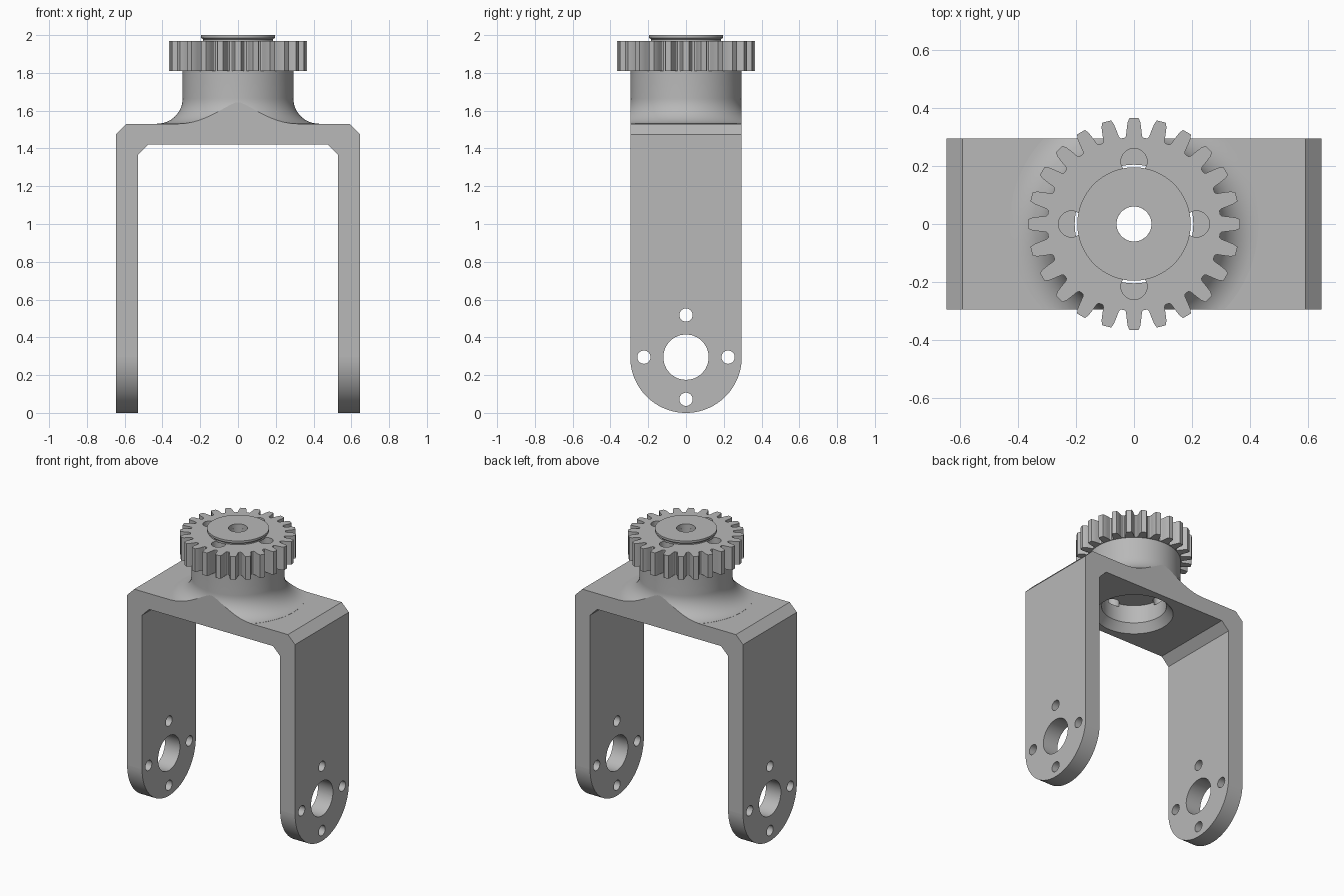
import bpy, bmesh
from math import pi, sin, cos, sqrt, radians
from mathutils import Vector, Matrix

cube = bpy.data.objects.get("Cube")
if cube:
    bpy.data.objects.remove(cube)

metal = bpy.data.materials.new("grey_metal")
metal.use_nodes = True
GREY = (0.48, 0.48, 0.48, 1)
metal.diffuse_color = GREY
metal.node_tree.nodes["Principled BSDF"].inputs["Base Color"].default_value = GREY


def finish(bm, name):
    bmesh.ops.remove_doubles(bm, verts=bm.verts, dist=1e-5)
    bmesh.ops.recalc_face_normals(bm, faces=bm.faces)
    mesh = bpy.data.meshes.new(name)
    bm.to_mesh(mesh)
    bm.free()
    mesh.materials.append(metal)
    obj = bpy.data.objects.new(name, mesh)
    bpy.context.collection.objects.link(obj)
    return obj


def extrude(name, points, vector):
    """Closed outline of 3D points pushed along a vector."""
    bm = bmesh.new()
    face = bm.faces.new([bm.verts.new(p) for p in points])
    moved = bmesh.ops.extrude_face_region(bm, geom=[face], use_keep_orig=True)["geom"]
    verts = [v for v in moved if isinstance(v, bmesh.types.BMVert)]
    bmesh.ops.translate(bm, verts=verts, vec=vector)
    return finish(bm, name)


def lathe(name, profile, steps=96):
    """Closed (radius, height) outline turned around z."""
    bm = bmesh.new()
    verts = [bm.verts.new((r, 0, z)) for r, z in profile]
    edges = [bm.edges.new((a, b)) for a, b in zip(verts, verts[1:] + verts[:1])
             if a.co.x > 0 or b.co.x > 0]
    bmesh.ops.spin(bm, geom=verts + edges, cent=(0, 0, 0), axis=(0, 0, 1),
                   angle=2 * pi, steps=steps, use_merge=True)
    return finish(bm, name)


def rod(name, radius, centre, length, along_x=False):
    bm = bmesh.new()
    turn = Matrix.Rotation(pi / 2, 4, 'Y') if along_x else Matrix()
    bmesh.ops.create_cone(bm, cap_ends=True, segments=48, radius1=radius, radius2=radius,
                          depth=length, matrix=Matrix.Translation(centre) @ turn)
    return finish(bm, name)


def combine(obj, other, operation, keep=False):
    mod = obj.modifiers.new("cut", 'BOOLEAN')
    mod.operation, mod.object, mod.solver = operation, other, 'EXACT'
    bpy.context.view_layer.objects.active = obj
    bpy.ops.object.modifier_apply(modifier=mod.name)
    if not keep:
        bpy.data.objects.remove(other)


def smooth(obj):
    bpy.ops.object.select_all(action='DESELECT')
    obj.select_set(True)
    bpy.context.view_layer.objects.active = obj
    bpy.ops.object.shade_smooth_by_angle(angle=radians(28))
    # large plane faces stay flat
    for p in obj.data.polygons:
        if p.area > 0.03 and max(abs(c) for c in p.normal) > 0.999:
            p.use_smooth = False


HALF = 0.295          # half depth of the fork
BAR_TOP = 1.53

# Fork: chamfered arch outline, mirrored left to right
half_arch = [(0.59, BAR_TOP), (0.645, 1.475), (0.645, -0.1), (0.53, -0.1),
             (0.53, 1.365), (0.475, 1.42)]
arch = half_arch + [(-x, z) for x, z in reversed(half_arch)]
fork = extrude("fork", [(x, -0.5, z) for x, z in arch], (0, 1, 0))

# Neck with a flared fillet onto the crossbar
NECK, FILLET = 0.293, 0.135
flare = [(NECK + FILLET * (1 - sin(a)), BAR_TOP + 0.001 + FILLET * (1 - cos(a)))
         for a in [pi / 2 * i / 14 for i in range(15)]]
neck = lathe("neck", [(0, 1.47), (NECK + FILLET, 1.47)] + flare
             + [(NECK, 1.815), (0, 1.815)], 128)
combine(fork, neck, 'UNION')

# Side outline trims depth and rounds the leg ends
side = [(-HALF * cos(a), HALF - HALF * sin(a)) for a in [pi * i / 48 for i in range(49)]]
side += [(HALF, 2.2), (-HALF, 2.2)]
trim = extrude("trim", [(-1, y, z) for y, z in side], (2, 0, 0))
combine(fork, trim, 'INTERSECT')

# Axle and bolt holes through both legs
combine(fork, rod("axle_hole", 0.12, (0, 0, HALF), 2, True), 'DIFFERENCE')
for i in range(4):
    a = i * pi / 2
    pos = (0, 0.223 * cos(a), HALF + 0.223 * sin(a))
    combine(fork, rod("bolt_hole", 0.035, pos, 2, True), 'DIFFERENCE')

# Countersunk bore under the crossbar
bore = lathe("bore", [(0, 1.40), (0.262, 1.40), (0.204, 1.475), (0.204, 1.6), (0, 1.6)])
combine(fork, bore, 'DIFFERENCE')

# Gear ring
TEETH = 24
tooth = [(0.298, -6.3), (0.304, -5.2), (0.33, -4.3), (0.35, -3.6), (0.365, -2.5)]
tooth += [(r, -a) for r, a in reversed(tooth)]
outline = []
for i in range(TEETH):
    for r, a in tooth:
        t = radians(a) + 2 * pi * i / TEETH
        outline.append((r * cos(t), r * sin(t), 1.81))
gear = extrude("gear", outline, (0, 0, 0.16))

# Four pin holes and the centre hole pass through gear and neck
for i in range(4):
    a = i * pi / 2
    pin = rod("pin_hole", 0.045, (0.215 * cos(a), 0.215 * sin(a), 1.79), 0.42)
    combine(gear, pin, 'DIFFERENCE', keep=True)
    combine(fork, pin, 'DIFFERENCE')
centre = rod("centre_hole", 0.06, (0, 0, 1.8), 1)
combine(gear, centre, 'DIFFERENCE', keep=True)
combine(fork, centre, 'DIFFERENCE')

# Raised cap with an undercut rim
cap = lathe("cap", [(0.06, 1.965), (0.186, 1.965), (0.186, 1.978), (0.195, 1.986),
                    (0.195, 2.0), (0.06, 2.0)])

for obj in (fork, gear, cap):
    smooth(obj)
